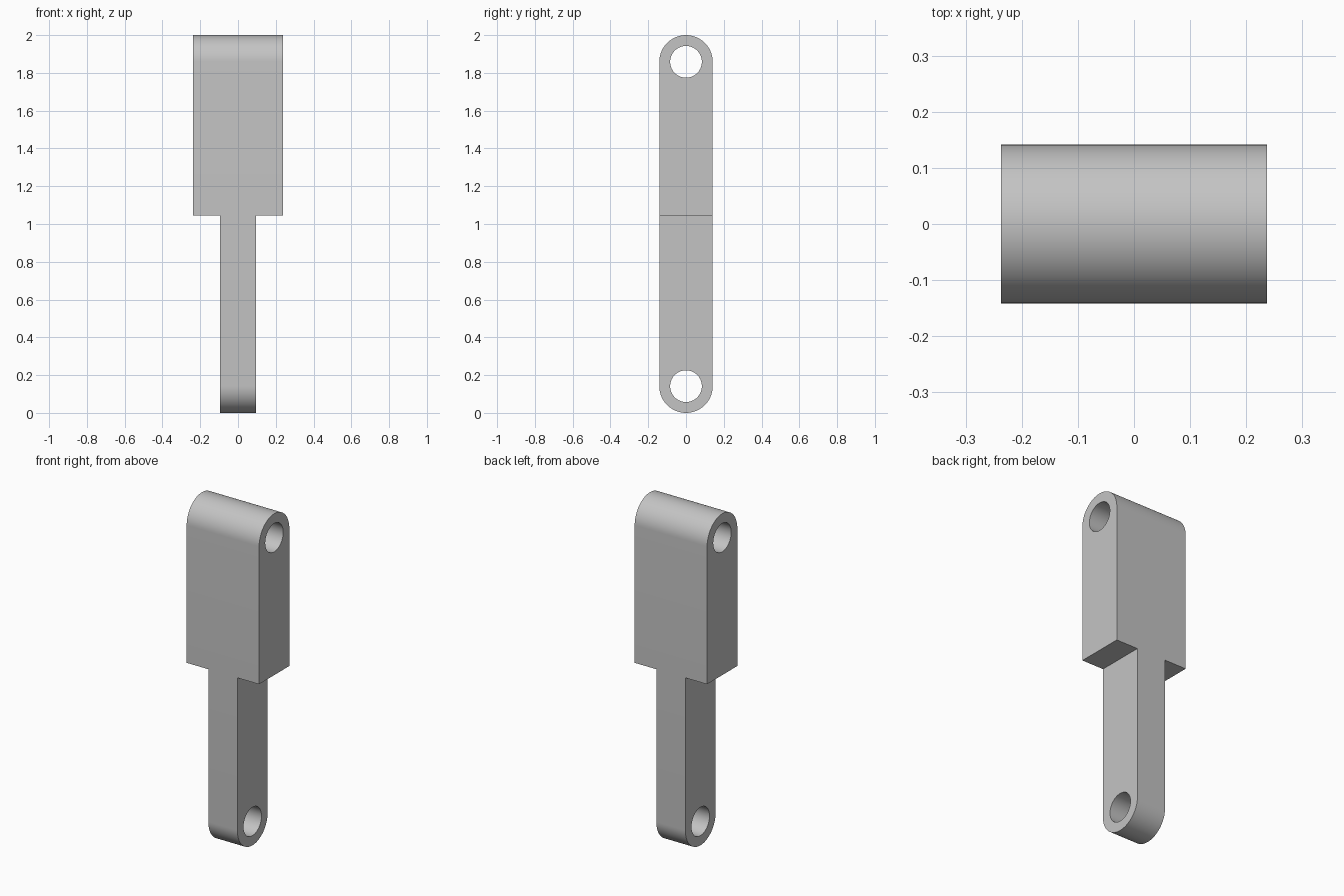
import bpy
import bmesh
import math
from mathutils import Matrix

cube = bpy.data.objects.get("Cube")
if cube:
    bpy.data.objects.remove(cube, do_unlink=True)

HEIGHT = 2.0
RADIUS = 0.1415       # rounded ends and half thickness
HEAD_HALF = 0.237     # half width of the upper block
SHANK_HALF = 0.095    # half width of the lower arm
STEP_Z = 1.045        # shoulder height
HOLE_RADIUS = 0.084
ARC_STEPS = 32
END_CENTRES = (RADIUS, HEIGHT - RADIUS)

grey = bpy.data.materials.new("plain grey")
grey.use_nodes = True
colour = (0.55, 0.55, 0.55, 1)
grey.diffuse_color = colour
grey.node_tree.nodes["Principled BSDF"].inputs["Base Color"].default_value = colour


def finish(name, bm):
    bmesh.ops.recalc_face_normals(bm, faces=bm.faces)
    mesh = bpy.data.meshes.new(name)
    bm.to_mesh(mesh)
    bm.free()
    mesh.materials.append(grey)
    obj = bpy.data.objects.new(name, mesh)
    bpy.context.collection.objects.link(obj)
    return obj


def link_body():
    """Bar with two round ends, extruded across x."""
    bm = bmesh.new()
    ring = []
    for centre, start in ((END_CENTRES[1], 0), (END_CENTRES[0], math.pi)):
        for i in range(ARC_STEPS + 1):
            a = start + math.pi * i / ARC_STEPS
            ring.append(bm.verts.new((-HEAD_HALF, RADIUS * math.cos(a),
                                      centre + RADIUS * math.sin(a))))
    face = bm.faces.new(ring)
    side = bmesh.ops.extrude_face_region(bm, geom=[face])["geom"]
    verts = [v for v in side if isinstance(v, bmesh.types.BMVert)]
    bmesh.ops.translate(bm, verts=verts, vec=(2 * HEAD_HALF, 0, 0))
    return finish("link_body", bm)


def box_cutter(sign):
    """Removes one side of the block below the shoulder."""
    bm = bmesh.new()
    bmesh.ops.create_cube(bm, size=1)
    bmesh.ops.scale(bm, verts=bm.verts, vec=(0.5, 1, 2))
    bmesh.ops.translate(bm, verts=bm.verts,
                        vec=(sign * (SHANK_HALF + 0.25), 0, STEP_Z - 1))
    return finish("shoulder_cutter", bm)


def hole_cutter(z):
    """Pin hole running along x."""
    bm = bmesh.new()
    bmesh.ops.create_cone(bm, cap_ends=True, segments=2 * ARC_STEPS,
                          radius1=HOLE_RADIUS, radius2=HOLE_RADIUS, depth=1,
                          matrix=Matrix.Translation((0, 0, z))
                          @ Matrix.Rotation(math.pi / 2, 4, "Y"))
    return finish("pin_hole_cutter", bm)


body = link_body()
bpy.ops.object.select_all(action="DESELECT")
body.select_set(True)
bpy.context.view_layer.objects.active = body

# Shoulders and pin holes
cutters = [box_cutter(s) for s in (-1, 1)] + [hole_cutter(z) for z in END_CENTRES]
for cutter in cutters:
    cutter.hide_render = True
    mod = body.modifiers.new("cut", "BOOLEAN")
    mod.operation = "DIFFERENCE"
    mod.solver = "EXACT"
    mod.object = cutter
    bpy.ops.object.modifier_apply(modifier=mod.name)
    bpy.data.objects.remove(cutter, do_unlink=True)

bpy.ops.object.shade_smooth_by_angle(angle=math.radians(30))
